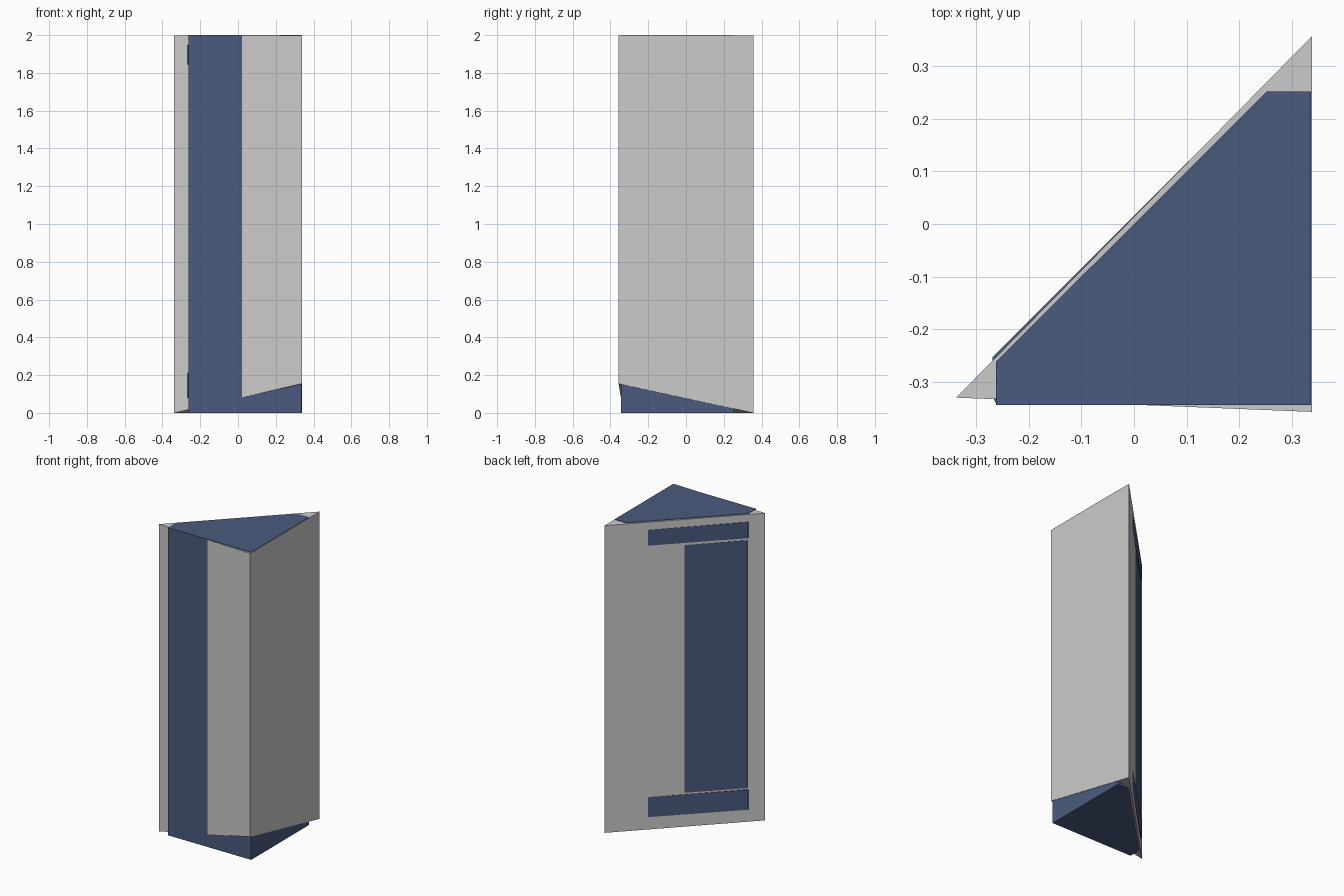
import bpy

if "Cube" in bpy.data.objects:
    bpy.data.objects.remove(bpy.data.objects["Cube"])

blue = bpy.data.materials.new("dark_blue")
blue.diffuse_color = (0.068, 0.105, 0.21, 1)
blue.use_nodes = True
blue.node_tree.nodes["Principled BSDF"].inputs["Base Color"].default_value = blue.diffuse_color


def prism(name, outline, bottoms, top, mat=None):
    """Upright prism from a counter-clockwise outline, with a bottom height per corner."""
    n = len(outline)
    if not isinstance(bottoms, (list, tuple)):
        bottoms = [bottoms] * n
    verts = [(x, y, z) for (x, y), z in zip(outline, bottoms)]
    verts += [(x, y, top) for x, y in outline]
    faces = [tuple(reversed(range(n))), tuple(range(n, 2 * n))]
    faces += [(i, (i + 1) % n, n + (i + 1) % n, n + i) for i in range(n)]
    mesh = bpy.data.meshes.new(name)
    mesh.from_pydata(verts, [], faces)
    ob = bpy.data.objects.new(name, mesh)
    bpy.context.collection.objects.link(ob)
    if mat:
        mesh.materials.append(mat)
    return ob


# Grey triangular shell, its underside sloping up to the front right corner
prism("outer_shell", [(-0.338, -0.33), (0.338, -0.357), (0.338, 0.357)],
      [0.0, 0.155, 0.0], 1.997)

# Blue core with two cut corners, showing at the top, bottom and left front
prism("inner_core", [(-0.262, -0.3443), (0.336, -0.3443), (0.336, 0.252),
                     (0.252, 0.252), (-0.262, -0.262)], 0.0, 2.0, blue)

# Blue bands that break through the back face, at the bottom and top
band = [(-0.261, -0.344), (0.25, -0.3), (0.25, 0.266), (-0.269, -0.253), (-0.266, -0.334)]
for name, low, high in (("lower_band", 0.08, 0.21), ("upper_band", 1.845, 1.948)):
    prism(name, band, low, high, blue)

# Blue upright panel between the bands
prism("back_panel", [(-0.262, -0.3), (0.25, -0.3), (0.25, 0.2635), (-0.264, -0.2505)],
      0.22, 1.83, blue)
